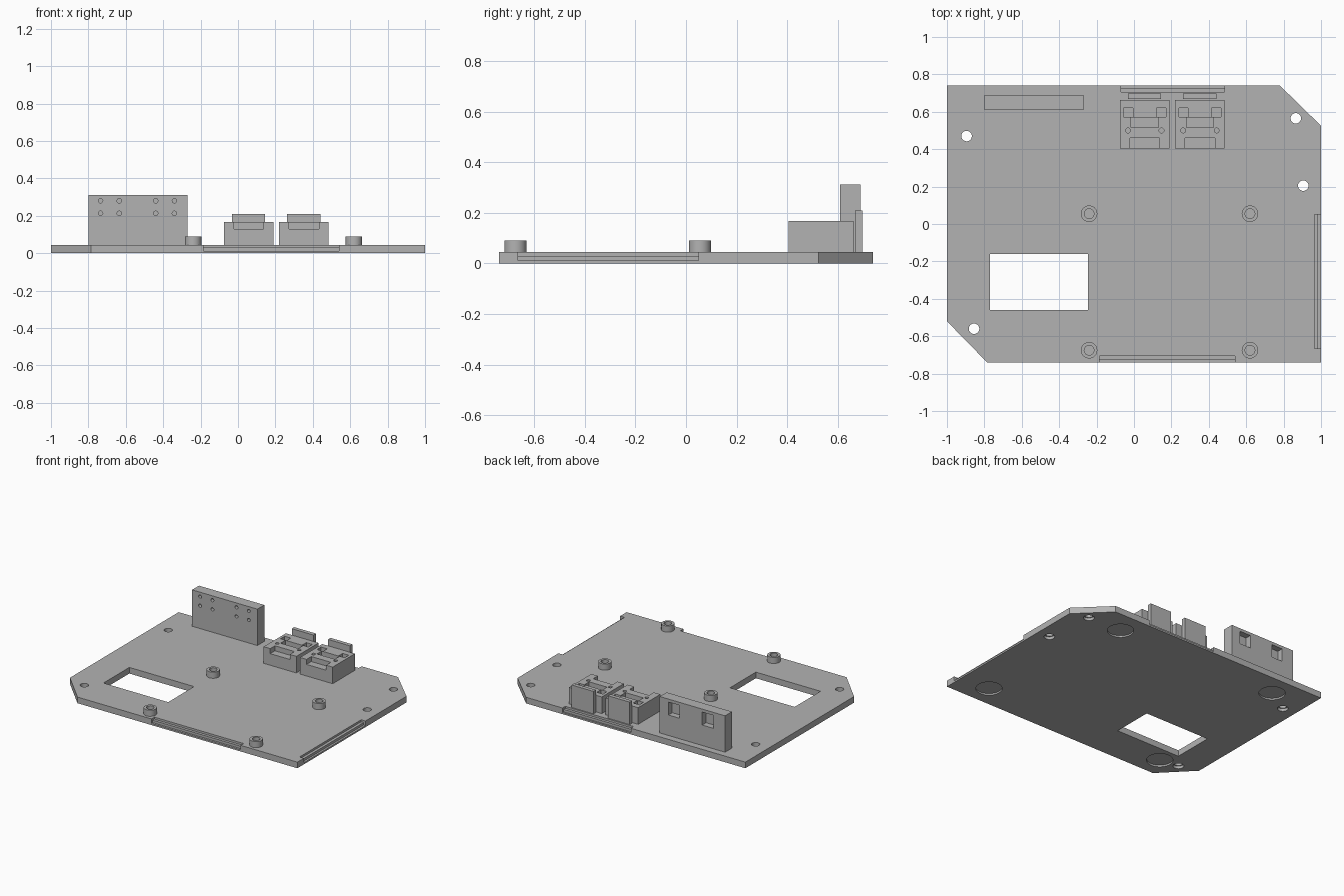
import bpy, bmesh, math
from mathutils import Matrix, Vector

if "Cube" in bpy.data.objects:
    bpy.data.objects.remove(bpy.data.objects["Cube"])

grey = bpy.data.materials.new("light_grey")
grey.diffuse_color = (0.45, 0.45, 0.45, 1)
grey.use_nodes = True
grey.node_tree.nodes["Principled BSDF"].inputs["Base Color"].default_value = grey.diffuse_color


def finish(name, bm):
    bmesh.ops.recalc_face_normals(bm, faces=bm.faces)
    me = bpy.data.meshes.new(name)
    bm.to_mesh(me)
    bm.free()
    ob = bpy.data.objects.new(name, me)
    bpy.context.collection.objects.link(ob)
    me.materials.append(grey)
    return ob


def box(name, x0, x1, y0, y1, z0, z1):
    bm = bmesh.new()
    size = Matrix.Diagonal((x1 - x0, y1 - y0, z1 - z0, 1))
    mid = Vector(((x0 + x1) / 2, (y0 + y1) / 2, (z0 + z1) / 2))
    bmesh.ops.create_cube(bm, size=1, matrix=Matrix.Translation(mid) @ size)
    return finish(name, bm)


def cyl(name, x, y, r, z0, z1, along_y=False, n=32):
    # along_y: z0..z1 runs along y, and y is used as the height
    bm = bmesh.new()
    if along_y:
        m = Matrix.Translation((x, (z0 + z1) / 2, y)) @ Matrix.Rotation(math.pi / 2, 4, 'X')
    else:
        m = Matrix.Translation((x, y, (z0 + z1) / 2))
    bmesh.ops.create_cone(bm, cap_ends=True, segments=n, radius1=r, radius2=r,
                          depth=z1 - z0, matrix=m)
    return finish(name, bm)


def cut(target, cutters):
    for c in cutters:
        mod = target.modifiers.new("cut", 'BOOLEAN')
        mod.operation, mod.solver, mod.object = 'DIFFERENCE', 'EXACT', c
        bpy.context.view_layer.objects.active = target
        bpy.ops.object.modifier_apply(modifier=mod.name)
        bpy.data.objects.remove(c)


def smooth(ob):
    bpy.ops.object.select_all(action='DESELECT')
    ob.select_set(True)
    bpy.context.view_layer.objects.active = ob
    bpy.ops.object.shade_smooth_by_angle(angle=math.radians(30))


T = 0.045  # plate thickness

# Base plate with two clipped corners
outline = [(-1, -0.52), (-0.785, -0.74), (1, -0.74), (1, 0.525), (0.78, 0.74), (-1, 0.74)]
bm = bmesh.new()
face = bm.faces.new([bm.verts.new((x, y, 0)) for x, y in outline])
ext = bmesh.ops.extrude_face_region(bm, geom=[face])
bmesh.ops.translate(bm, vec=(0, 0, T),
                    verts=[v for v in ext["geom"] if isinstance(v, bmesh.types.BMVert)])
plate = finish("base_plate", bm)

# Window opening
cut(plate, [box("window_cutter", -0.77, -0.245, -0.46, -0.16, -0.1, 0.1)])
# Through holes, counterbored from below
for x, y in [(-0.895, 0.47), (0.865, 0.565), (0.905, 0.205), (-0.855, -0.56)]:
    cut(plate, [cyl("hole_cutter", x, y, 0.028, -0.1, 0.1),
                cyl("bore_cutter", x, y, 0.036, -0.1, 0.02)])
# Round foot recesses underneath
for x, y in [(0.77, -0.58), (0.595, 0.57), (-0.71, 0.58), (-0.71, -0.58)]:
    cut(plate, [cyl("foot_cutter", x, y, 0.088, -0.1, 0.012)])
# Stepped ledges along front, right and back edges
cut(plate, [
    box("ledge_cutter", -0.185, 0.54, -0.9, -0.705, 0.03, 0.1),
    box("ledge_cutter", -0.185, 0.54, -0.9, -0.725, 0.012, 0.1),
    box("ledge_cutter", 0.965, 1.1, -0.665, 0.05, 0.03, 0.1),
    box("ledge_cutter", 0.985, 1.1, -0.665, 0.05, 0.012, 0.1),
    box("ledge_cutter", -0.07, 0.485, 0.707, 0.9, 0.03, 0.1),
    box("ledge_cutter", -0.07, 0.485, 0.727, 0.9, 0.012, 0.1)])
smooth(plate)

# Standoffs with blind screw holes
for x in (-0.24, 0.62):
    for y in (-0.675, 0.055):
        s = cyl("standoff", x, y, 0.044, T - 0.005, 0.09)
        cut(s, [cyl("screw_cutter", x, y, 0.026, 0.05, 0.2)])
        smooth(s)

# Tall terminal block: pin holes in front, pockets in back
tall = box("terminal_block", -0.8, -0.27, 0.61, 0.69, T - 0.005, 0.312)
cut(tall, [box("pocket_cutter", a, a + 0.09, 0.645, 0.8, 0.195, 0.29) for a in (-0.43, -0.705)])
for x in (-0.735, -0.635, -0.44, -0.34):
    for z in (0.213, 0.28):
        cut(tall, [cyl("pin_cutter", x, z, 0.012, 0.5, 0.64, along_y=True, n=16)])
smooth(tall)

# Two socket blocks, each with a rear tab
for x in (-0.075, 0.22):
    b = box("socket_block", x, x + 0.265, 0.405, 0.662, T - 0.005, 0.167)
    cut(b, [box("notch_cutter", x + 0.053, x + 0.212, 0.3, 0.46, 0.13, 0.3),
            box("channel_cutter", x + 0.06, x + 0.205, 0.515, 0.57, 0.12, 0.3)])
    for a in (0.02, 0.195):
        cut(b, [box("pit_cutter", x + a, x + a + 0.05, 0.572, 0.62, 0.09, 0.3)])
    for a in (0.043, 0.222):
        cut(b, [cyl("peg_cutter", x + a, 0.5, 0.013, 0.1, 0.3, n=16)])
    smooth(b)
    box("rear_tab", x + 0.043, x + 0.22, 0.669, 0.698, T - 0.005, 0.21)
